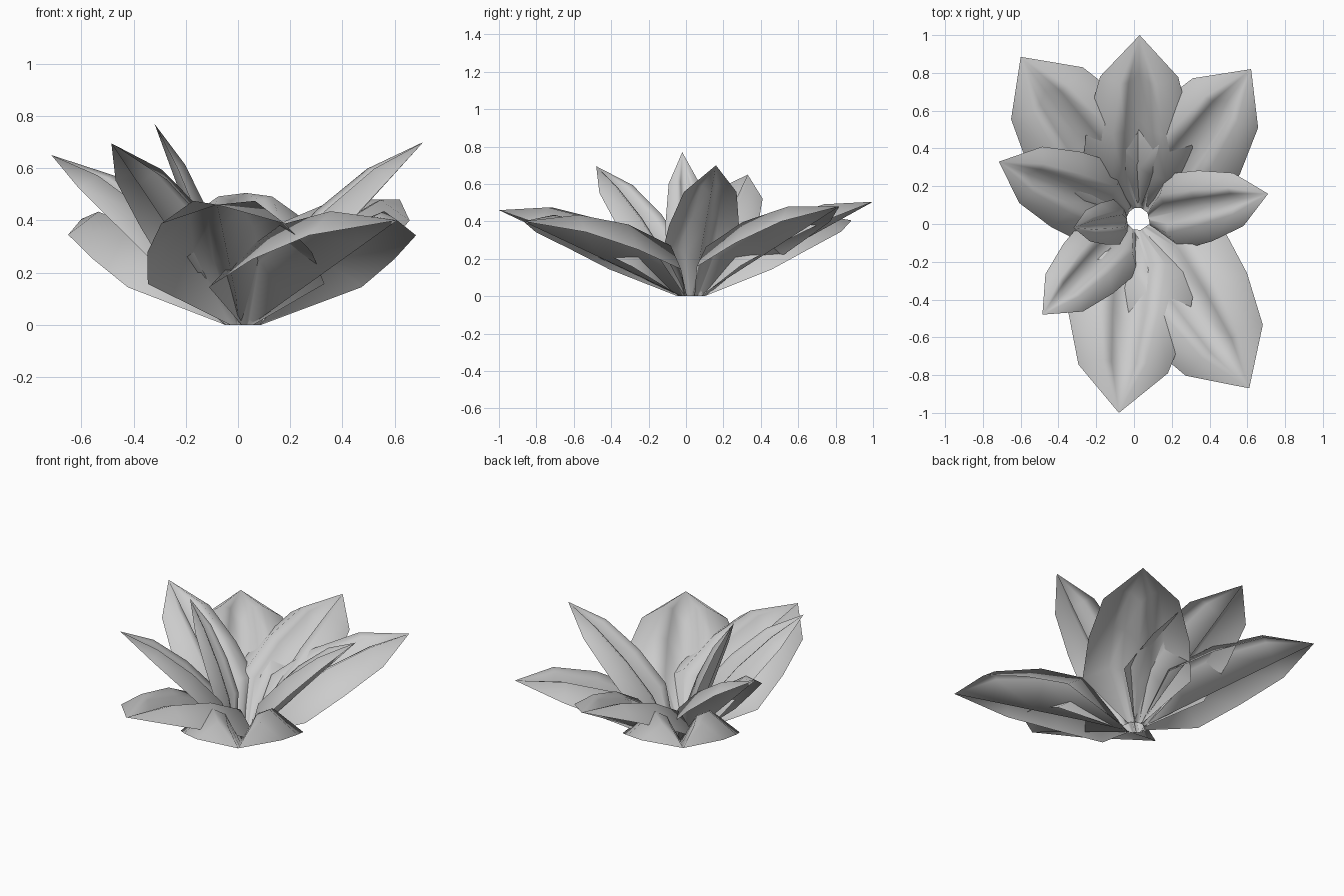
import bpy, math
from mathutils import Vector

if "Cube" in bpy.data.objects:
    bpy.data.objects.remove(bpy.data.objects["Cube"])

CENTRE = Vector((0.02, 0.027, 0.0))
BASE_RADIUS = 0.057

# leaf tip (x, y, z) and greatest half width
LEAVES = [
    ((0.03, 1.00, 0.505), 0.295),
    ((-0.60, 0.885, 0.405), 0.335),
    ((0.62, 0.82, 0.48), 0.31),
    ((-0.08, -1.00, 0.46), 0.34),
    ((0.61, -0.87, 0.40), 0.35),
    ((-0.715, 0.33, 0.65), 0.23),
    ((0.71, 0.16, 0.70), 0.205),
    ((-0.485, -0.48, 0.695), 0.20),
    ((-0.32, -0.02, 0.77), 0.12),
]

# cross-section: (fraction of half width, fraction of fold height)
HALF = [(0.27, 0.84), (0.5, 1.0), (1.0, 0.26)]
SECTION = [(-a, h) for a, h in reversed(HALF)] + [(0.0, 0.0)] + HALF

# rows along the leaf: (fraction of length, width factor, fold factor)
ROWS = [(0.25, 1.0, 0.95), (0.51, 0.93, 1.0), (0.775, 0.70, 0.70)]


def make_leaf(name, tip, width):
    """Folded leaf with a sunken midrib, two raised lobes and drooping edges."""
    tip = Vector(tip)
    out = tip - CENTRE
    out.z = 0
    out.normalize()
    start = CENTRE + out * BASE_RADIUS
    axis = tip - start
    side = Vector((-out.y, out.x, 0))
    normal = axis.normalized().cross(side)
    fold = 0.01 + 0.52 * width
    base = min(0.045, width * 0.3)
    verts, faces = [], []
    # flat base row, then folded rows, then the tip
    for a, h in SECTION:
        verts.append(start + side * a * base)
    for t, w, f in ROWS:
        for a, h in SECTION:
            verts.append(start + axis * t + side * (a * w * width)
                         + normal * (h * f * fold))
    verts.append(tip)
    n = len(SECTION)
    for r in range(len(ROWS)):
        for c in range(n - 1):
            i = r * n + c
            faces.append((i, i + n, i + n + 1, i + 1))
    last = len(ROWS) * n
    for c in range(n - 1):
        faces.append((last + c, len(verts) - 1, last + c + 1))
    mesh = bpy.data.meshes.new(name)
    mesh.from_pydata(verts, [], faces)
    mesh.update()
    for p in mesh.polygons:
        p.use_smooth = True
    obj = bpy.data.objects.new(name, mesh)
    bpy.context.collection.objects.link(obj)
    return obj


for k, (tip, width) in enumerate(LEAVES):
    make_leaf(f"leaf_{k + 1}", tip, width)
